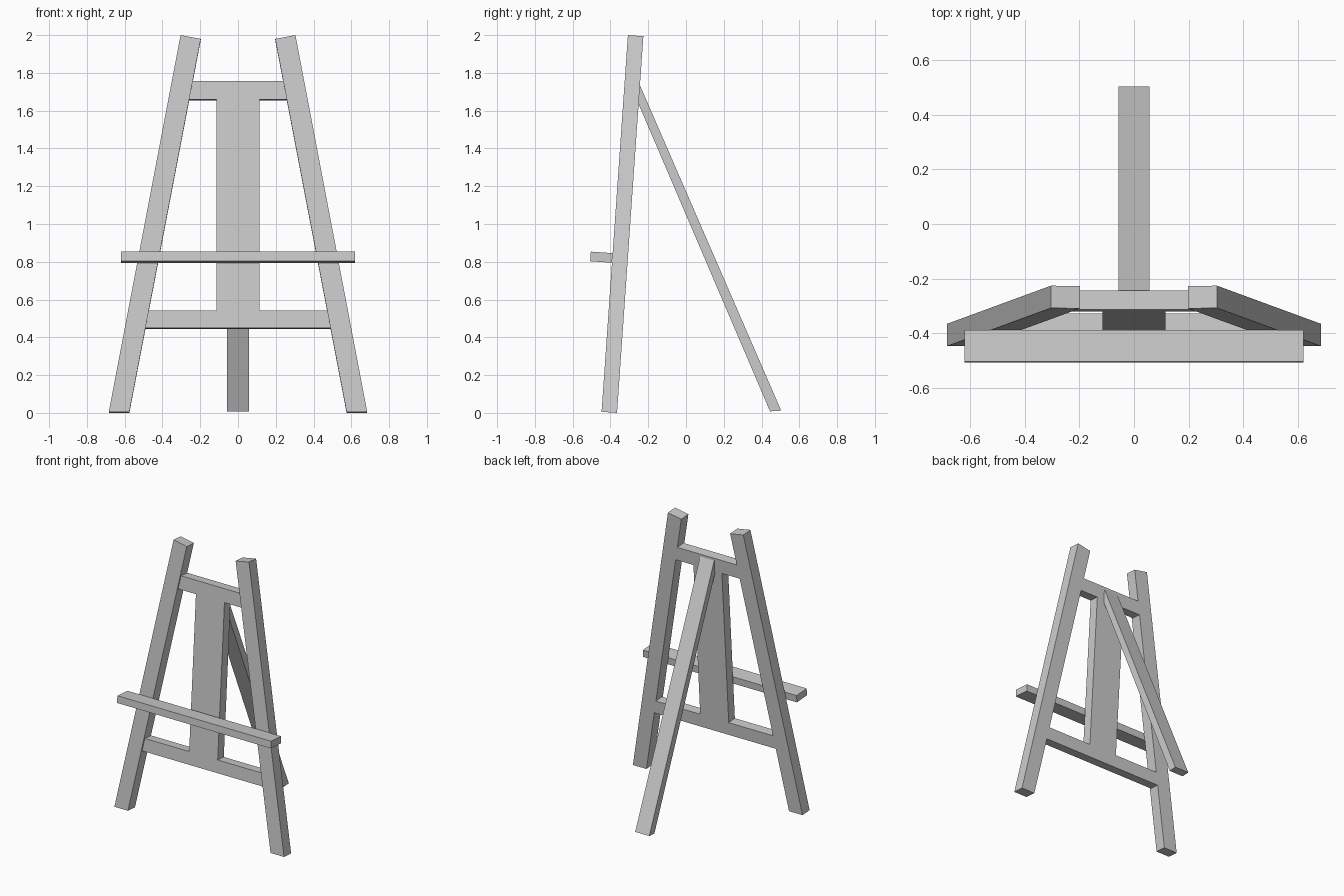
import bpy
from mathutils import Matrix, Vector
from math import radians

if "Cube" in bpy.data.objects:
    bpy.data.objects.remove(bpy.data.objects["Cube"])

# Leaning frame: local x across, y depth, z up along the lean
LEAN = Matrix.Translation((0, -0.447, 0.0057)) @ Matrix.Rotation(radians(-4), 4, 'X')
DEPTH = 0.082
INSET = 0.011


def prism(name, profile, offset, matrix):
    """Extrude a planar outline by an offset vector."""
    n = len(profile)
    pts = [Vector(p) for p in profile]
    verts = pts + [p + Vector(offset) for p in pts]
    faces = [tuple(range(n))[::-1], tuple(range(n, 2 * n))]
    faces += [(i, (i + 1) % n, n + (i + 1) % n, n + i) for i in range(n)]
    mesh = bpy.data.meshes.new(name)
    mesh.from_pydata([matrix @ v for v in verts], [], faces)
    obj = bpy.data.objects.new(name, mesh)
    bpy.context.collection.objects.link(obj)
    # consistent outward normals
    import bmesh
    bm = bmesh.new()
    bm.from_mesh(mesh)
    bmesh.ops.recalc_face_normals(bm, faces=bm.faces)
    bm.to_mesh(mesh)
    bm.free()
    return obj


def frame_part(name, outline, front, back):
    """Flat board in the leaning frame, from an (x, height) outline."""
    return prism(name, [(x, front, z) for x, z in outline],
                 (0, back - front, 0), LEAN)


def inner_edge(z):
    """Half width between the front legs at height z."""
    return 0.575 + (0.197 - 0.575) * z / 1.979


# Front legs, splayed outwards
for side, label in ((-1, "left"), (1, "right")):
    outline = [(0.684, 0), (0.575, 0), (0.197, 1.979), (0.304, 1.999)]
    frame_part("front_leg_" + label, [(side * x, z) for x, z in outline], 0, DEPTH)

# Cross rails, ends angled to meet the legs
for name, lo, hi in (("lower_rail", 0.445, 0.538), ("upper_rail", 1.658, 1.756)):
    a, b = inner_edge(lo) + 0.004, inner_edge(hi) + 0.004
    frame_part(name, [(-a, lo), (a, lo), (b, hi), (-b, hi)], INSET, DEPTH)

# Centre board between the rails
frame_part("centre_board", [(-0.115, 0.538), (0.115, 0.538),
                            (0.115, 1.658), (-0.115, 1.658)], INSET, DEPTH)

# Canvas shelf in front of the legs
frame_part("canvas_shelf", [(-0.62, 0.791), (0.62, 0.791),
                            (0.62, 0.842), (-0.62, 0.842)], -0.116, 0)

# Rear leg, cut to the frame at the top and the floor at the bottom
prism("rear_leg", [(-0.057, y, z) for y, z in
                   ((0.445, 0.008), (0.504, 0.012), (-0.244, 1.735), (-0.251, 1.635))],
      (0.114, 0, 0), Matrix.Identity(4))
